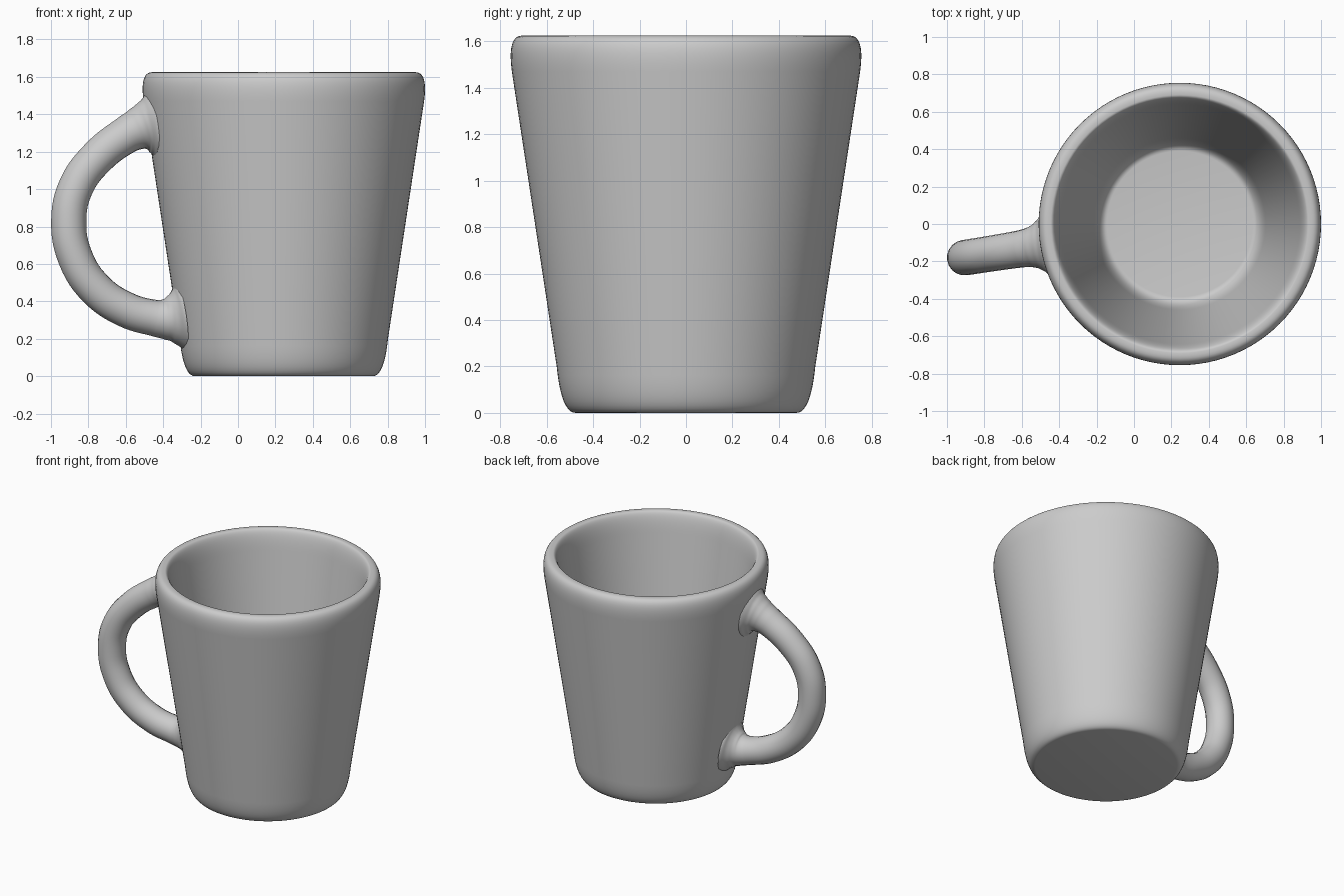
import bpy, bmesh, math
from mathutils import Vector, Matrix

if "Cube" in bpy.data.objects:
    bpy.data.objects.remove(bpy.data.objects["Cube"])

AXIS_X = 0.245
HANDLE_ANGLE = math.radians(8.9)


def finish(obj, angle):
    bpy.ops.object.select_all(action='DESELECT')
    obj.select_set(True)
    bpy.context.view_layer.objects.active = obj
    bpy.ops.object.shade_smooth_by_angle(angle=math.radians(angle))


def corner(a, b, c, n=10):
    """Soft profile corner from a to c, pulled towards b."""
    a, b, c = Vector(a), Vector(b), Vector(c)
    return [a * (1 - t) ** 2 + b * 2 * t * (1 - t) + c * t * t
            for t in (i / n for i in range(n + 1))]


# Cup: outer wall, rounded rim, inner wall and floor turned around the axis
profile = [Vector((0, 0))]
profile += corner((0.475, 0), (0.537, 0), (0.557, 0.2))
profile += corner((0.75, 1.47), (0.771, 1.625), (0.705, 1.625))
profile += corner((0.69, 1.625), (0.66, 1.625), (0.64, 1.48))
profile += corner((0.46, 0.25), (0.44, 0.10), (0.39, 0.10))
profile += [Vector((0, 0.10))]

bm = bmesh.new()
verts = [bm.verts.new((p.x, 0, p.y)) for p in profile]
edges = [bm.edges.new(pair) for pair in zip(verts, verts[1:])]
bmesh.ops.spin(bm, geom=verts + edges, cent=(0, 0, 0), axis=(0, 0, 1),
               angle=math.tau, steps=96, use_merge=True)
bmesh.ops.remove_doubles(bm, verts=bm.verts, dist=1e-5)
bmesh.ops.recalc_face_normals(bm, faces=bm.faces)
mesh = bpy.data.meshes.new("cup")
bm.to_mesh(mesh)
bm.free()
cup = bpy.data.objects.new("cup", mesh)
cup.location.x = AXIS_X
bpy.context.collection.objects.link(cup)
finish(cup, 50)

# Handle: round tube along a loop, flaring where it meets the wall (x, z, radius)
path = [
    (-0.455, 1.340, 0.185), (-0.482, 1.336, 0.155), (-0.510, 1.330, 0.128),
    (-0.545, 1.317, 0.110), (-0.600, 1.288, 0.100), (-0.750, 1.172, 0.096),
    (-0.865, 1.015, 0.095), (-0.905, 0.830, 0.095), (-0.868, 0.630, 0.095),
    (-0.760, 0.465, 0.095), (-0.600, 0.356, 0.095), (-0.450, 0.312, 0.097),
    (-0.395, 0.306, 0.108), (-0.360, 0.308, 0.127), (-0.330, 0.311, 0.155),
    (-0.303, 0.315, 0.185),
]
curve = bpy.data.curves.new("handle", 'CURVE')
curve.dimensions = '3D'
curve.bevel_depth = 1.0
curve.bevel_resolution = 8
curve.resolution_u = 6
curve.use_fill_caps = True
spline = curve.splines.new('BEZIER')
spline.bezier_points.add(len(path) - 1)
spline.radius_interpolation = 'CARDINAL'
for point, (x, z, r) in zip(spline.bezier_points, path):
    point.co = ((x - AXIS_X) / math.cos(HANDLE_ANGLE), 0, z)
    point.radius = r
    point.handle_left_type = point.handle_right_type = 'AUTO'
handle = bpy.data.objects.new("handle", curve)
handle.location.x = AXIS_X
handle.rotation_euler.z = HANDLE_ANGLE
bpy.context.collection.objects.link(handle)
bpy.ops.object.select_all(action='DESELECT')
handle.select_set(True)
bpy.context.view_layer.objects.active = handle
bpy.ops.object.convert(target='MESH')
finish(bpy.context.view_layer.objects.active, 60)
